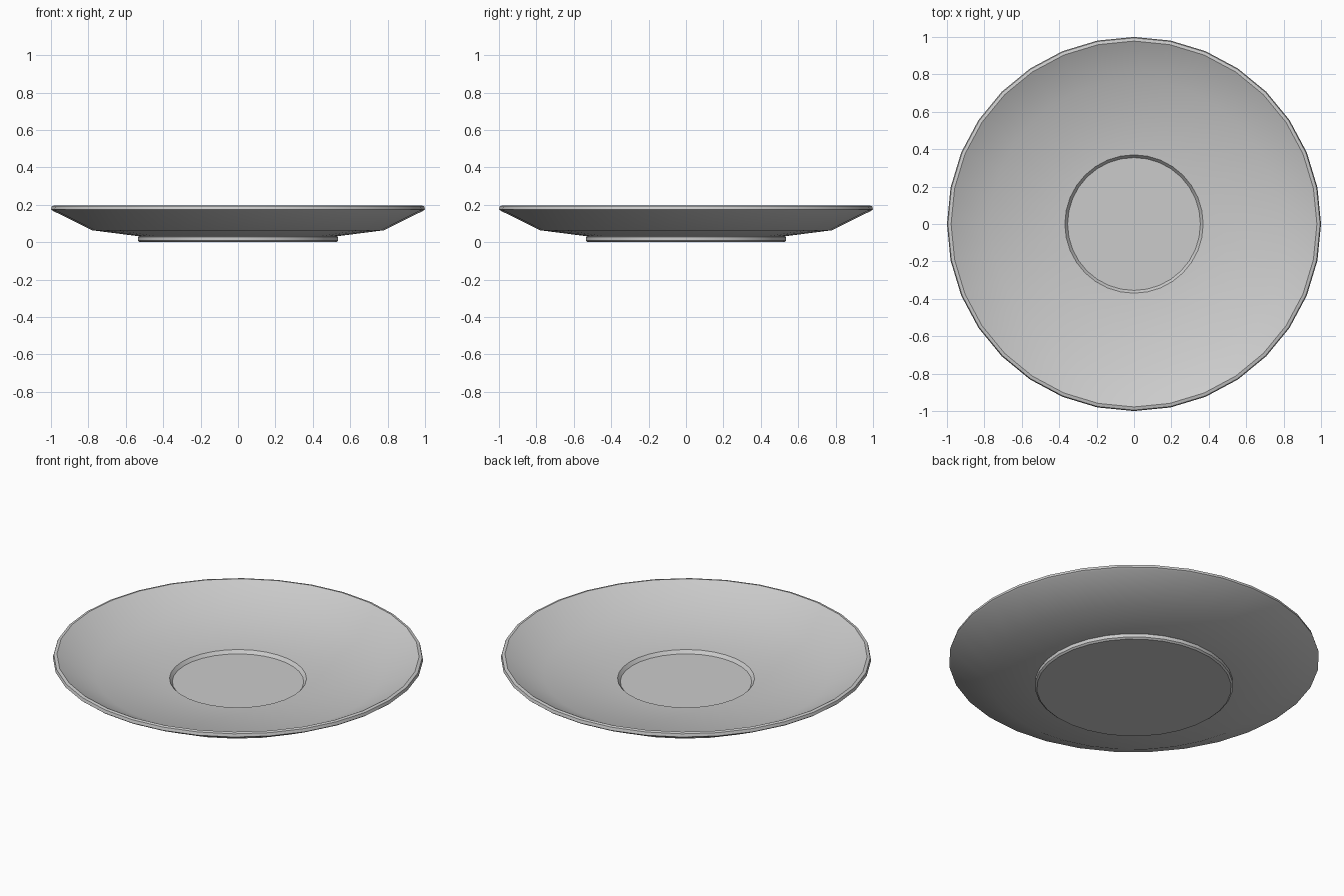
import bpy, bmesh, math

if "Cube" in bpy.data.objects:
    bpy.data.objects.remove(bpy.data.objects["Cube"])

SEGMENTS = 32

# Cross-section (radius, height) from the base centre, out and over the rim, to the well centre
PROFILE = [
    (0.525, 0.0), (0.535, 0.008), (0.535, 0.028),    # foot
    (0.53, 0.032), (0.78, 0.064), (0.99, 0.168),     # underside
    (1.0, 0.176), (0.995, 0.193), (0.978, 0.197),    # rim
    (0.77, 0.09), (0.37, 0.059),                     # dish
    (0.355, 0.04),                                   # cup well
]


def lathe(name, profile, segments):
    bm = bmesh.new()
    rings = []
    for r, z in profile:
        rings.append([bm.verts.new((r * math.cos(2 * math.pi * i / segments),
                                    r * math.sin(2 * math.pi * i / segments), z))
                      for i in range(segments)])
    for a, b in zip(rings, rings[1:]):
        for i in range(segments):
            j = (i + 1) % segments
            bm.faces.new((a[i], a[j], b[j], b[i]))
    bm.faces.new(rings[0][::-1])
    bm.faces.new(rings[-1])
    bmesh.ops.recalc_face_normals(bm, faces=bm.faces)
    mesh = bpy.data.meshes.new(name)
    bm.to_mesh(mesh)
    bm.free()
    obj = bpy.data.objects.new(name, mesh)
    bpy.context.collection.objects.link(obj)
    return obj


# Saucer body, smooth except at the sharp foot, rim and well edges
saucer = lathe("saucer", PROFILE, SEGMENTS)
bpy.context.view_layer.objects.active = saucer
saucer.select_set(True)
bpy.ops.object.shade_smooth_by_angle(angle=math.radians(35))
